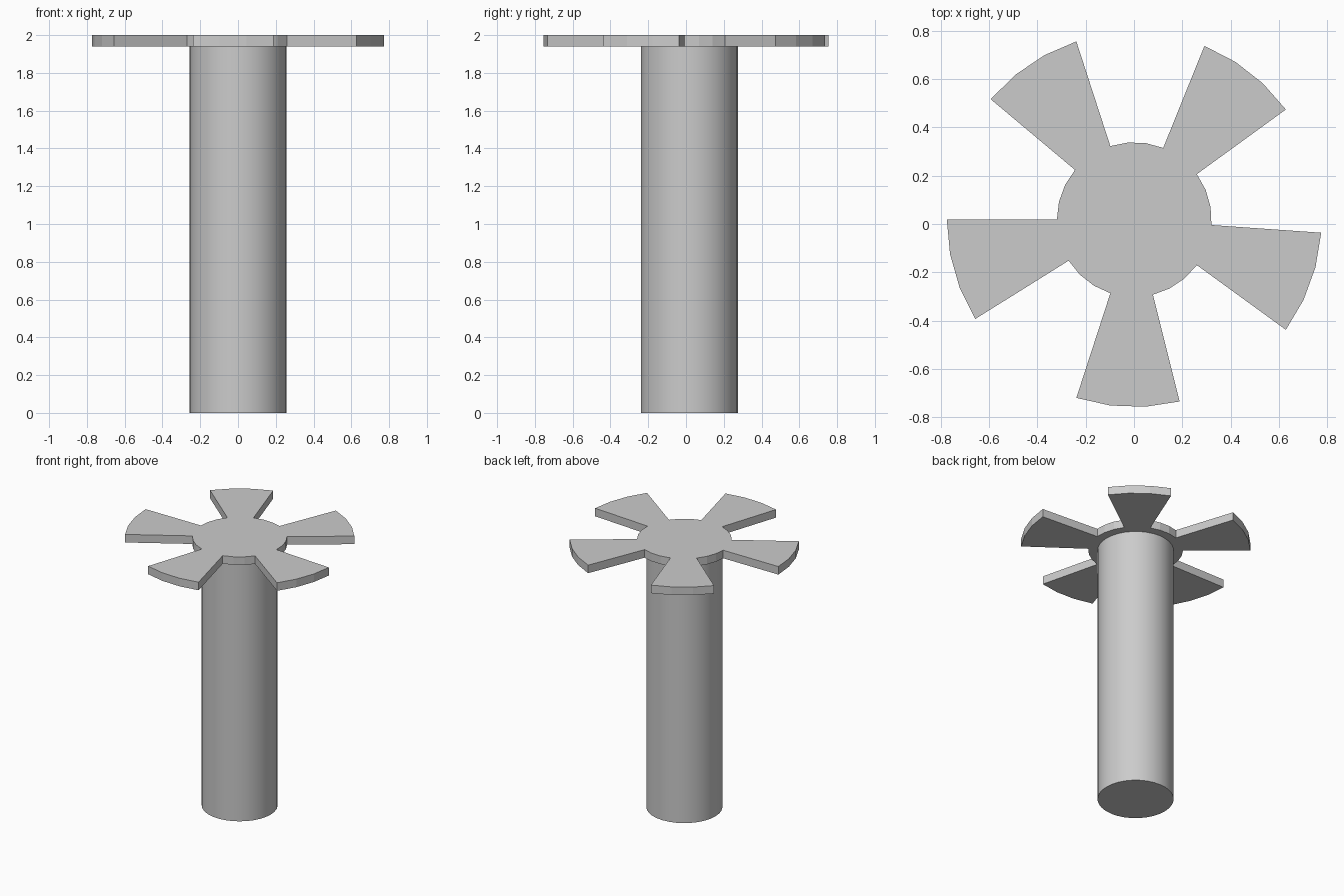
import bpy, bmesh
from math import cos, sin, radians

cube = bpy.data.objects.get("Cube")
if cube:
    bpy.data.objects.remove(cube)

CENTRE = (0.001, 0.018)
TOP, UNDERSIDE = 2.0, 1.94
SHAFT_R, HUB_R, BLADE_R = 0.257, 0.32, 0.775

grey = bpy.data.materials.new("plain grey")
grey.use_nodes = True
colour = (0.6, 0.6, 0.6, 1)
grey.diffuse_color = colour
grey.node_tree.nodes["Principled BSDF"].inputs["Base Color"].default_value = colour


def arc(radius, start, sweep, steps):
    """Points along an arc about the shared axis."""
    angles = [radians(start + sweep * i / steps) for i in range(steps + 1)]
    return [(CENTRE[0] + radius * cos(a), CENTRE[1] + radius * sin(a)) for a in angles]


def extrude_profile(name, outline, bottom, top):
    """Closed prism from a flat outline."""
    bm = bmesh.new()
    base = bm.faces.new([bm.verts.new((x, y, bottom)) for x, y in outline])
    result = bmesh.ops.extrude_face_region(bm, geom=[base], use_keep_orig=True)
    raised = [v for v in result["geom"] if isinstance(v, bmesh.types.BMVert)]
    bmesh.ops.translate(bm, verts=raised, vec=(0, 0, top - bottom))
    bmesh.ops.recalc_face_normals(bm, faces=bm.faces)
    mesh = bpy.data.meshes.new(name)
    bm.to_mesh(mesh)
    bm.free()
    mesh.materials.append(grey)
    obj = bpy.data.objects.new(name, mesh)
    bpy.context.collection.objects.link(obj)
    return obj


# Round shaft
shaft = extrude_profile("shaft", arc(SHAFT_R, 0, 360, 32)[:-1], 0, UNDERSIDE)
bpy.ops.object.select_all(action="DESELECT")
shaft.select_set(True)
bpy.context.view_layer.objects.active = shaft
bpy.ops.object.shade_smooth_by_angle(angle=radians(30))

# Flat hub with five radial blades, faceted rim
outline = []
for start in range(36, 396, 72):
    outline += arc(BLADE_R, start, 32, 3)
    outline += arc(HUB_R, start + 32, 40, 3)
extrude_profile("bladed_plate", outline, UNDERSIDE, TOP)
